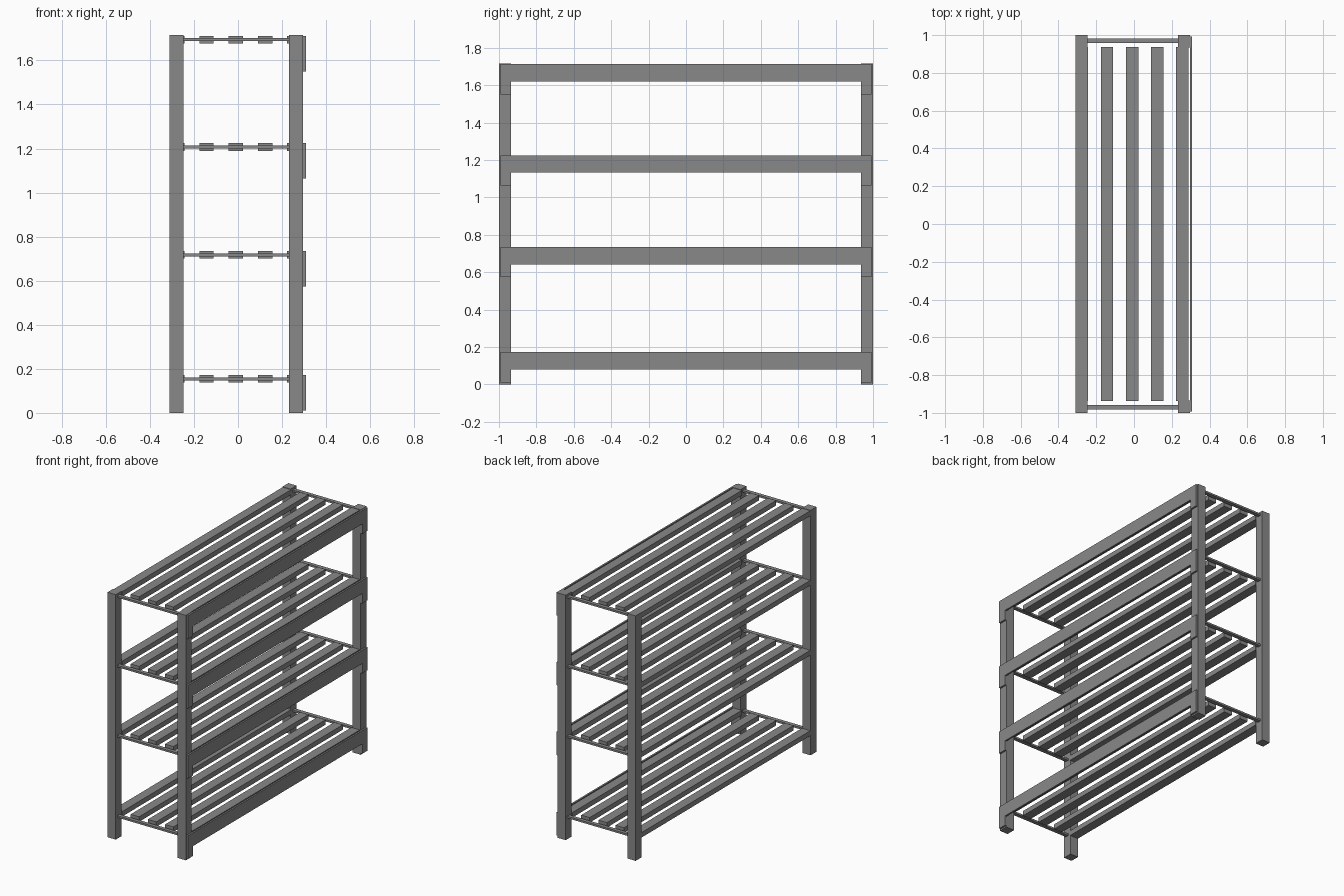
import bpy
import bmesh
from mathutils import Vector

cube = bpy.data.objects.get("Cube")
if cube:
    bpy.data.objects.remove(cube, do_unlink=True)

grey = bpy.data.materials.new("grey_metal")
grey.use_nodes = True
colour = (0.25, 0.25, 0.25, 1)
grey.diffuse_color = colour
grey.node_tree.nodes["Principled BSDF"].inputs["Base Color"].default_value = colour


def add_object(name, bm):
    bmesh.ops.recalc_face_normals(bm, faces=bm.faces)
    mesh = bpy.data.meshes.new(name)
    bm.to_mesh(mesh)
    bm.free()
    mesh.materials.append(grey)
    obj = bpy.data.objects.new(name, mesh)
    bpy.context.collection.objects.link(obj)
    return obj


def box(name, x, y, z):
    """Box from (min, max) pairs on each axis."""
    bm = bmesh.new()
    bmesh.ops.create_cube(bm, size=1)
    for v in bm.verts:
        v.co = Vector([(a + b) / 2 + c * (b - a) for (a, b), c in zip((x, y, z), v.co)])
    return add_object(name, bm)


def rail_plate(name, top):
    """Flat plate with a leg hanging down at each end."""
    end, inner = 0.993, 0.935
    rail, leg = top - 0.093, top - 0.162
    profile = [(-end, top), (-end, leg), (-inner, leg), (-inner, rail),
               (inner, rail), (inner, leg), (end, leg), (end, top)]
    bm = bmesh.new()
    face = bm.faces.new([bm.verts.new((0.296, y, z)) for y, z in profile])
    out = bmesh.ops.extrude_face_region(bm, geom=[face])
    moved = [g for g in out["geom"] if isinstance(g, bmesh.types.BMVert)]
    bmesh.ops.translate(bm, verts=moved, vec=(0.012, 0, 0))
    return add_object(name, bm)


# Corner posts
for side, x in (("right", (-0.31, -0.247)), ("left", (0.232, 0.296))):
    for end, y in (("front", (-1, -0.935)), ("back", (0.935, 1))):
        box(f"{end}_{side}_post", x, y, (0, 1.715))

# Shelves: five slats, two end bars and one side plate each
for level, top in enumerate((0.172, 0.735, 1.225, 1.712), 1):
    for i in range(5):
        x = -0.276 + 0.133 * i
        box(f"shelf_{level}_slat_{i + 1}", (x - 0.0325, x + 0.0325),
            (-0.937, 0.937), (top - 0.035, top))
    for end, s in (("front", -1), ("back", 1)):
        y = sorted((s * 0.957, s * 0.983))
        box(f"shelf_{level}_{end}_bar", (-0.25, 0.235), y, (top - 0.024, top - 0.011))
    rail_plate(f"shelf_{level}_rail_plate", top)
